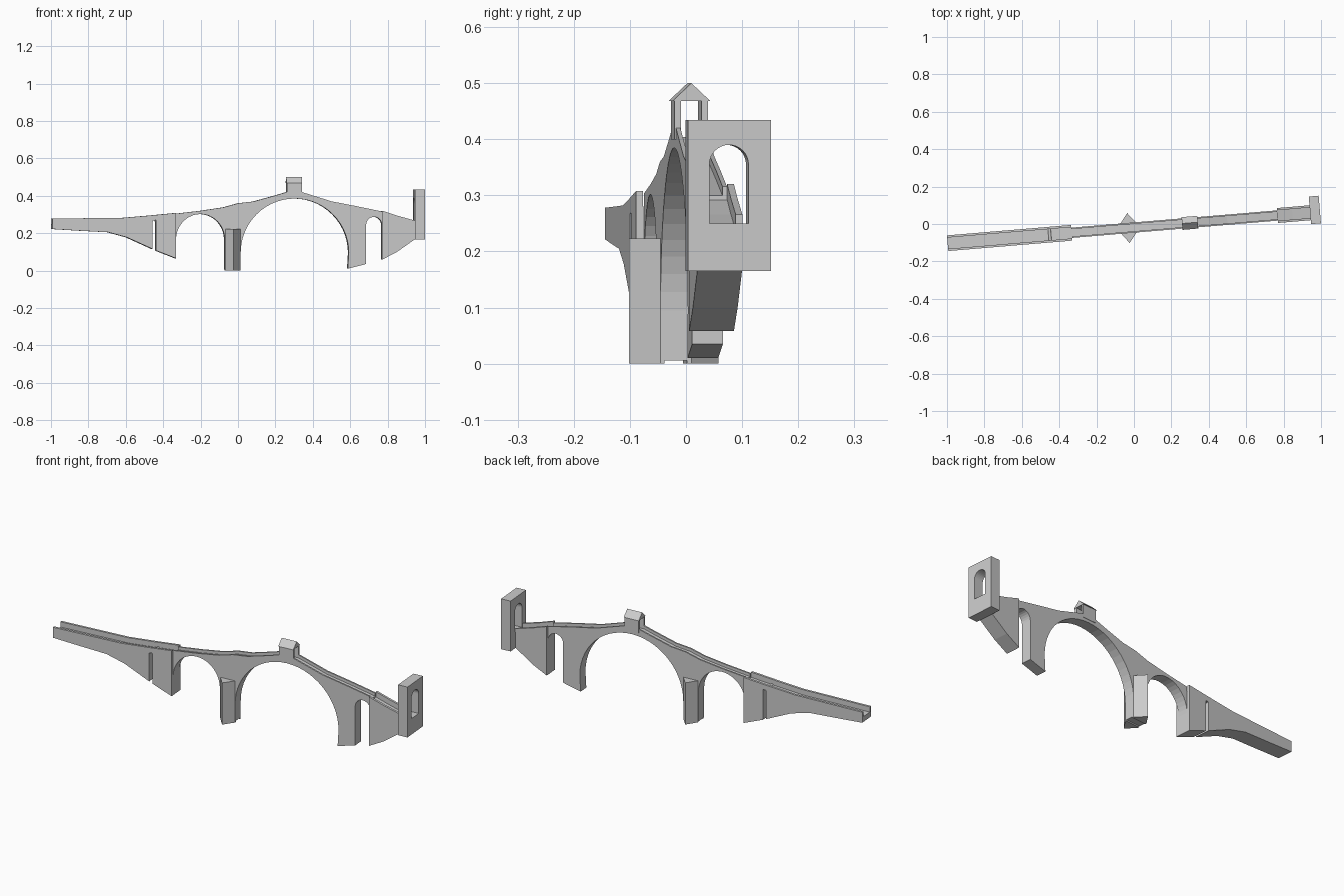
import bpy, bmesh, math
from mathutils import Matrix, Vector

cube = bpy.data.objects.get("Cube")
if cube:
    bpy.data.objects.remove(cube)

stone = bpy.data.materials.new("grey_stone")
stone.use_nodes = True
GREY = (0.6, 0.6, 0.6, 1)
stone.diffuse_color = GREY
stone.node_tree.nodes["Principled BSDF"].inputs["Base Color"].default_value = GREY

# The whole bridge runs slightly askew
PLACE = Matrix.Translation((0, -0.019, 0)) @ Matrix.Rotation(math.atan(0.084), 4, "Z")


def prism(name, loops, axis, lo, hi):
    """Fill an outline (with optional holes) and extrude it along an axis."""
    def point(a, b):
        return Vector({"x": (lo, a, b), "y": (a, lo, b), "z": (a, b, lo)}[axis])
    bm = bmesh.new()
    if len(loops) == 1:
        faces = [bm.faces.new([bm.verts.new(point(*p)) for p in loops[0]])]
    else:
        edges = []
        for loop in loops:
            vs = [bm.verts.new(point(*p)) for p in loop]
            edges += [bm.edges.new((v, vs[i - 1])) for i, v in enumerate(vs)]
        bmesh.ops.triangle_fill(bm, use_beauty=True, edges=edges)
        faces = bm.faces[:]
    ext = bmesh.ops.extrude_face_region(bm, geom=faces, use_keep_orig=True)
    step = Vector([hi - lo if c == axis else 0 for c in "xyz"])
    bmesh.ops.translate(bm, vec=step, verts=[g for g in ext["geom"] if isinstance(g, bmesh.types.BMVert)])
    bmesh.ops.recalc_face_normals(bm, faces=bm.faces[:])
    mesh = bpy.data.meshes.new(name)
    bm.to_mesh(mesh)
    bm.free()
    mesh.materials.append(stone)
    ob = bpy.data.objects.new(name, mesh)
    ob.matrix_world = PLACE
    bpy.context.collection.objects.link(ob)
    return ob


def arch(x0, x1, spring, crown, n=20):
    """Points of a half ellipse from x0 to x1."""
    mid, half = (x0 + x1) / 2, (x1 - x0) / 2
    return [(mid - half * math.cos(math.pi * i / n),
             spring + (crown - spring) * math.sin(math.pi * i / n)) for i in range(n + 1)]


def section(name, top, under, half, wall, depth):
    """One stretch of bridge: a body with a sunken deck between two parapets."""
    deck = [(x, z - depth) for x, z in top]
    prism(name + "_body", [under + deck[::-1]], "y", -half, half)
    for side, s in (("front", -1), ("back", 1)):
        prism(f"{name}_parapet_{side}", [deck + top[::-1]], "y", s * half, s * (half - wall))


# Left approach with a narrow slot
section("left_approach",
        [(-1, .278), (-.8, .28), (-.62, .282), (-.48, .294), (-.335, .308)],
        [(-1, .222), (-.85, .213), (-.7, .205), (-.6, .178), (-.461, .115)]
        + arch(-.461, -.443, .262, .275, 8) + [(-.443, .107), (-.335, .065)],
        .042, .012, .028)

# Main span with three arches and two piers
section("main_span",
        [(-.335, .304), (-.2, .32), (-.08, .338), (0, .36), (.08, .369), (.2, .402),
         (.26, .42), (.34, .42), (.5, .37), (.63, .345), (.77, .316)],
        arch(-.335, -.073, .165, .302) + [(-.073, .006), (.012, .006)]
        + arch(.012, .592, .095, .385, 28) + [(.587, .01), (.685, .035)]
        + arch(.685, .77, .243, .287, 12),
        .0275, .008, .016)

# Right abutment
section("right_abutment",
        [(.77, .32), (.85, .294), (.95, .266)],
        [(.77, .058), (.85, .1), (.95, .17)],
        .04, .012, .028)

# Pointed cutwaters on the middle pier
for side, s in (("front", -1), ("back", 1)):
    prism("cutwater_" + side, [[(-.07, s * .02), (-.07, s * .0275), (-.03, s * .08),
                                (.012, s * .0275), (.012, s * .02)]], "z", 0, .223)

# Gabled gate house over the crown
for side, s in (("front", -1), ("back", 1)):
    prism("gate_wall_" + side, [[(s * .0185, .4), (s * .03, .4), (s * .03, .47), (s * .0185, .47)]],
          "x", .26, .34)
prism("gate_roof", [[(-.034, .468), (.034, .468), (0, .5)]], "x", .258, .342)

# End tower with an arched doorway
doorway = [(-.023, .25)] + arch(-.023, .047, .355, .39, 16) + [(.047, .25)]
prism("end_tower", [[(-.061, .165), (.087, .165), (.087, .434), (-.061, .434)], doorway],
      "x", .945, .998)
